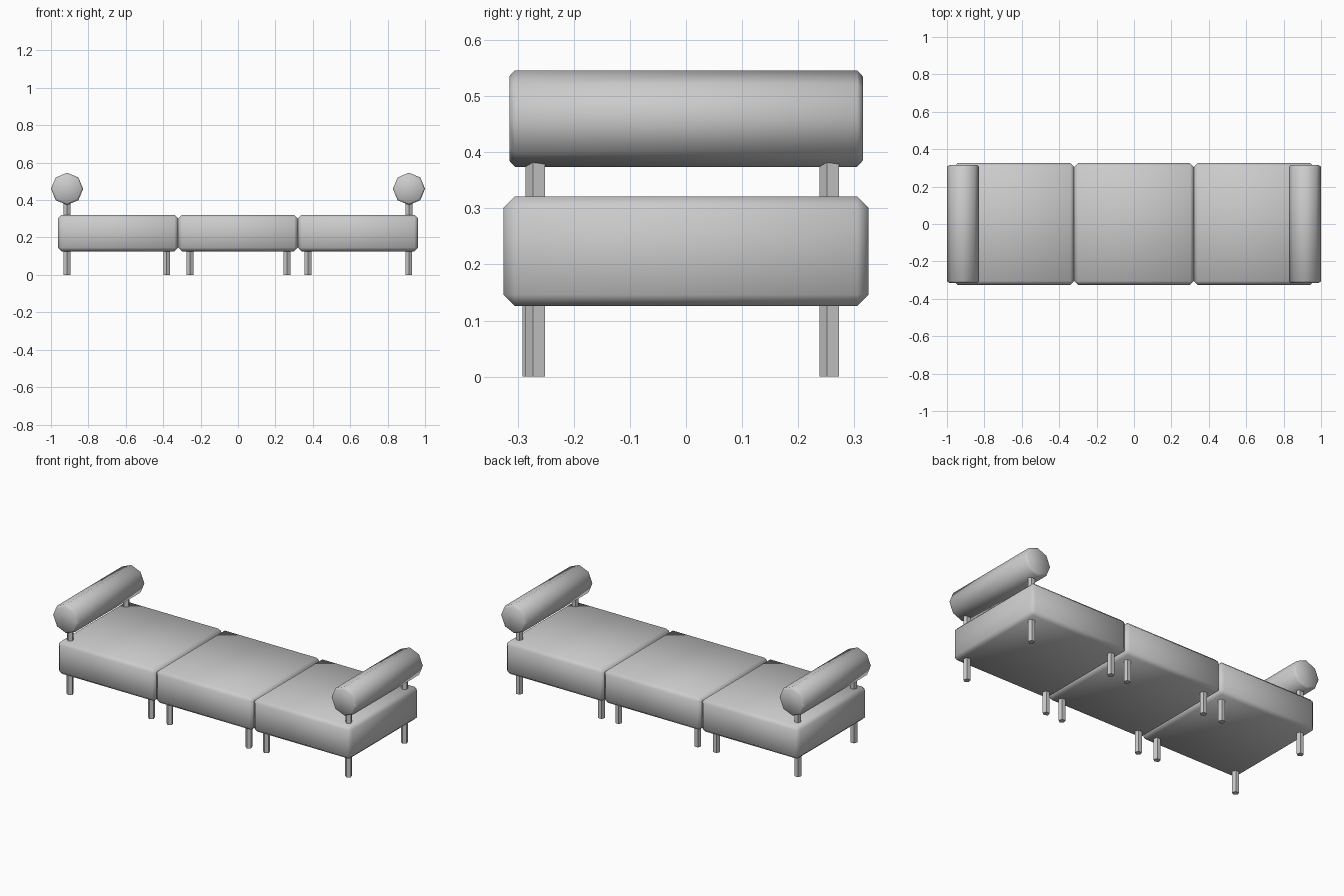
import bpy, bmesh
from math import pi
from mathutils import Matrix

if "Cube" in bpy.data.objects:
    bpy.data.objects.remove(bpy.data.objects["Cube"])


def finish(bm, name, smooth):
    bmesh.ops.recalc_face_normals(bm, faces=bm.faces)
    for f in bm.faces:
        f.smooth = smooth
    me = bpy.data.meshes.new(name)
    bm.to_mesh(me)
    bm.free()
    ob = bpy.data.objects.new(name, me)
    bpy.context.collection.objects.link(ob)
    return ob


def cushion(name, x0, x1, y0, y1, z0, z1, chamfer):
    bm = bmesh.new()
    bmesh.ops.create_cube(bm, size=1)
    for v in bm.verts:
        v.co.x = x0 if v.co.x < 0 else x1
        v.co.y = y0 if v.co.y < 0 else y1
        v.co.z = z0 if v.co.z < 0 else z1
    bmesh.ops.bevel(bm, geom=bm.edges[:], offset=chamfer, segments=1,
                    profile=0.5, affect='EDGES')
    return finish(bm, name, True)


def bolster(name, x, z, radius, half_len, chamfer):
    # octagonal roll with chamfered ends, lying along y
    bm = bmesh.new()
    bmesh.ops.create_cone(bm, cap_ends=True, segments=8, radius1=radius,
                          radius2=radius, depth=2 * half_len)
    rim = [e for e in bm.edges if abs(e.verts[0].co.z - e.verts[1].co.z) < 1e-5]
    bmesh.ops.bevel(bm, geom=rim, offset=chamfer, segments=1,
                    profile=0.5, affect='EDGES')
    bmesh.ops.transform(bm, verts=bm.verts,
                        matrix=Matrix.Translation((x, 0, z)) @ Matrix.Rotation(pi / 2, 4, 'X'))
    return finish(bm, name, True)


def post(name, x, y, z0, z1):
    # five-sided post, one corner pointing forwards
    bm = bmesh.new()
    bmesh.ops.create_cone(bm, cap_ends=True, segments=5, radius1=0.0193,
                          radius2=0.0193, depth=z1 - z0)
    tip = max(bm.verts, key=lambda v: v.co.y + 0.001 * v.co.z)
    spin = pi if abs(tip.co.x) < 1e-4 else 0
    bmesh.ops.transform(bm, verts=bm.verts,
                        matrix=Matrix.Translation((x, y, (z0 + z1) / 2)) @ Matrix.Rotation(spin, 4, 'Z'))
    return finish(bm, name, False)


# three seat cushions side by side
edges = [-0.963, -0.32, 0.32, 0.963]
for i, side in enumerate(("left", "middle", "right")):
    cushion(side + "_seat", edges[i], edges[i + 1], -0.325, 0.325, 0.126, 0.321, 0.02)

# legs: four per seat
for side, xs, front_y in (("left", (-0.915, -0.381), -0.267),
                          ("middle", (-0.257, 0.262), -0.272),
                          ("right", (0.374, 0.913), -0.267)):
    for n, x in enumerate(xs):
        post(f"{side}_front_leg_{n + 1}", x, front_y, 0, 0.14)
        post(f"{side}_back_leg_{n + 1}", x, 0.257, 0, 0.14)

# end bolsters on short posts
for side, s in (("left", -1), ("right", 1)):
    bolster(side + "_bolster", s * 0.914, 0.46, 0.086, 0.315, 0.01)
    for place, y in (("front", -0.267), ("back", 0.257)):
        post(f"{side}_{place}_bolster_post", s * 0.914, y, 0.30, 0.39)
